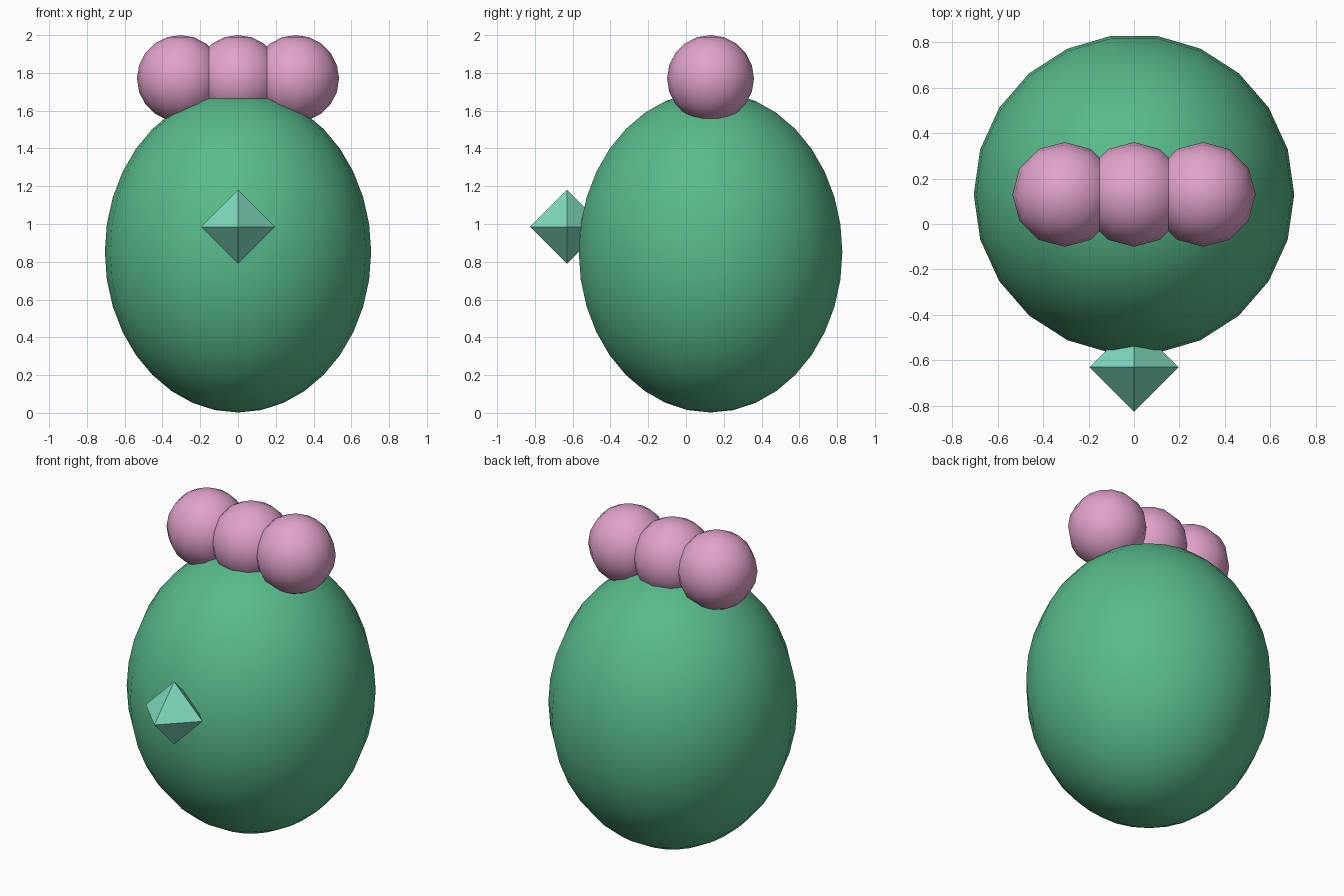
import bpy, bmesh
from math import sin, cos, pi, tau
from mathutils import Vector

cube = bpy.data.objects.get("Cube")
if cube:
    bpy.data.objects.remove(cube, do_unlink=True)


def material(name, r, g, b):
    """Make a flat material from an sRGB colour in 0-255."""
    lin = [((c / 255 + 0.055) / 1.055) ** 2.4 for c in (r, g, b)]
    m = bpy.data.materials.new(name)
    m.use_nodes = True
    m.diffuse_color = (*lin, 1)
    bsdf = next(n for n in m.node_tree.nodes if n.type == 'BSDF_PRINCIPLED')
    bsdf.inputs["Base Color"].default_value = (*lin, 1)
    return m


def ball(name, centre, radius, height, segments, rings, mat, smooth=True):
    """Spin a half-ellipse profile around the vertical axis."""
    bm = bmesh.new()
    profile = [bm.verts.new((radius * sin(pi * i / rings), 0, height * cos(pi * i / rings)))
               for i in range(rings + 1)]
    edges = [bm.edges.new(pair) for pair in zip(profile, profile[1:])]
    bmesh.ops.spin(bm, geom=profile + edges, cent=(0, 0, 0), axis=(0, 0, 1),
                   angle=tau, steps=segments)
    bmesh.ops.remove_doubles(bm, verts=bm.verts[:], dist=0.0005)
    bmesh.ops.recalc_face_normals(bm, faces=bm.faces[:])
    for f in bm.faces:
        f.smooth = smooth
    mesh = bpy.data.meshes.new(name)
    bm.to_mesh(mesh)
    bm.free()
    mesh.materials.append(mat)
    obj = bpy.data.objects.new(name, mesh)
    obj.location = Vector(centre)
    bpy.context.collection.objects.link(obj)
    return obj


green = material("leaf green", 88, 187, 138)
pink = material("soft pink", 226, 163, 203)
mint = material("mint", 127, 218, 192)

AXIS_Y = 0.13

# Egg-shaped body
ball("body", (0, AXIS_Y, 0.852), 0.705, 0.85, 22, 18, green)

# Row of three puffs on top
for name, x in (("right_puff", -0.305), ("middle_puff", 0), ("left_puff", 0.305)):
    ball(name, (x, AXIS_Y, 1.77), 0.23, 0.23, 12, 10, pink)

# Eight-sided gem on the front
ball("gem", (0, -0.63, 0.985), 0.196, 0.196, 4, 2, mint, smooth=False)
